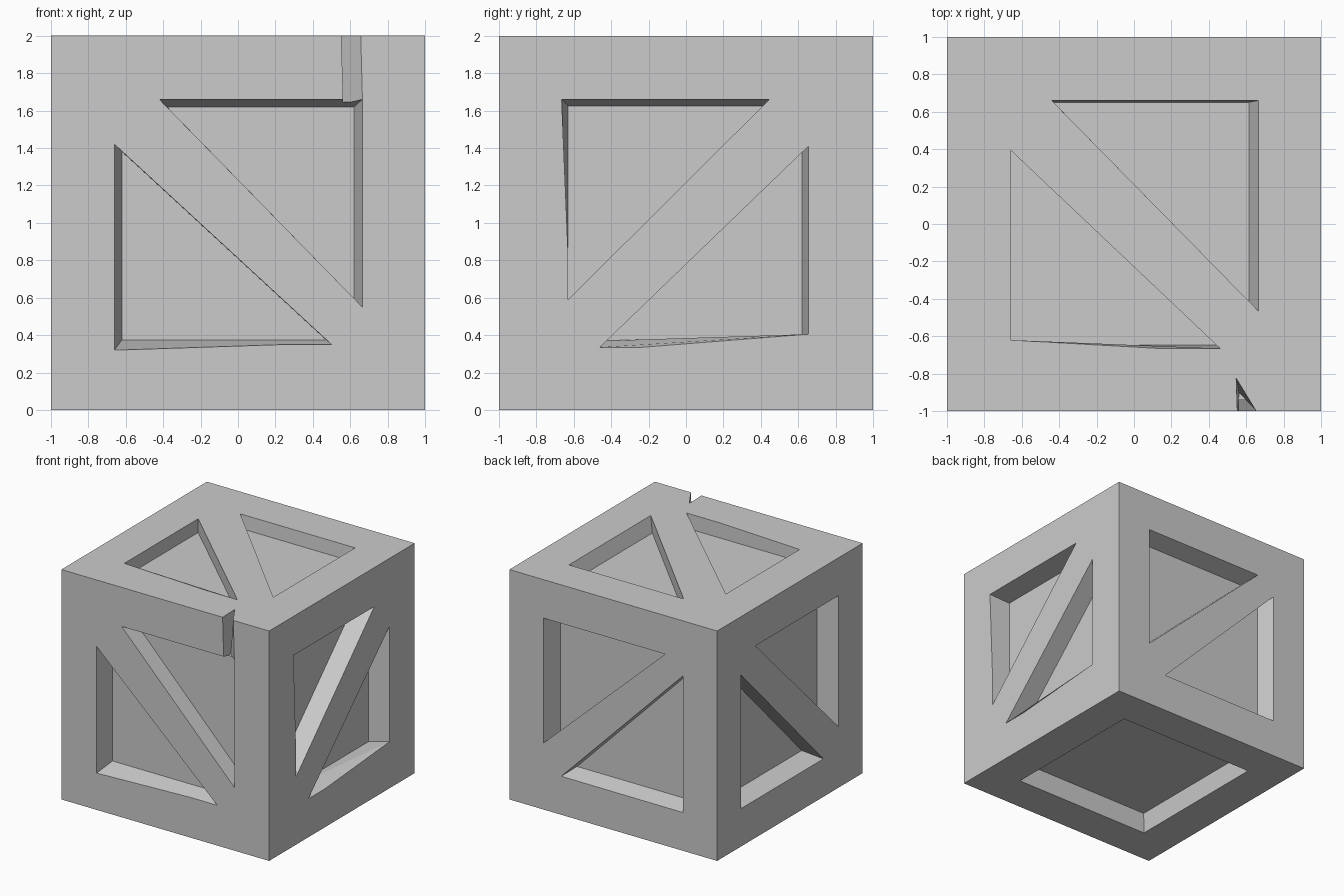
import bpy, bmesh
from mathutils import Vector

old = bpy.data.objects.get("Cube")
if old:
    bpy.data.objects.remove(old, do_unlink=True)

# Single grey finish
grey = bpy.data.materials.new("plain_grey")
grey.use_nodes = True
color = (0.6, 0.6, 0.6, 1)
grey.diffuse_color = color
grey.node_tree.nodes["Principled BSDF"].inputs["Base Color"].default_value = color


def make_object(name, bm):
    mesh = bpy.data.meshes.new(name)
    bmesh.ops.recalc_face_normals(bm, faces=bm.faces)
    bm.to_mesh(mesh)
    bm.free()
    mesh.materials.append(grey)
    obj = bpy.data.objects.new(name, mesh)
    bpy.context.collection.objects.link(obj)
    return obj


def loft(bm, ring_a, ring_b):
    """Closed solid between two matching rings of points."""
    a = [bm.verts.new(p) for p in ring_a]
    b = [bm.verts.new(p) for p in ring_b]
    bm.faces.new(a)
    bm.faces.new(b)
    n = len(a)
    for i in range(n):
        j = (i + 1) % n
        bm.faces.new((a[i], a[j], b[j], b[i]))


# Each side maps (u, v, depth below the surface) to a point
SIDES = {
    "front": lambda u, v, d: Vector((u, d - 1, v)),
    "back": lambda u, v, d: Vector((u, 1 - d, v)),
    "right": lambda u, v, d: Vector((1 - d, u, v)),
    "left": lambda u, v, d: Vector((d - 1, u, v)),
    "top": lambda u, v, d: Vector((u, v, 2 - d)),
    "bottom": lambda u, v, d: Vector((u, v, d)),
}

# side, depth, rim outline, floor outline
RECESSES = [
    ("front", .16, [(-.66, 1.42), (-.66, .32), (.5, .35)], [(-.62, 1.38), (-.62, .375), (.47, .375)]),
    ("front", .16, [(-.42, 1.66), (.665, 1.66), (.665, .55)], [(-.38, 1.62), (.62, 1.62), (.62, .59)]),
    ("right", .18, [(.445, 1.66), (-.665, 1.66), (-.63, .59)], [(.41, 1.625), (-.63, 1.625), (-.63, .59)]),
    ("right", .18, [(.655, 1.41), (.655, .405), (-.46, .335)], [(.62, 1.38), (.62, .37), (-.43, .37)]),
    ("back", .16, [(-.5, 1.665), (.67, 1.665), (.67, .58)], [(-.45, 1.62), (.62, 1.62), (.62, .63)]),
    ("back", .16, [(-.67, 1.52), (-.67, .333), (.5, .335)], [(-.63, 1.48), (-.63, .37), (.46, .37)]),
    ("left", .18, [(.475, 1.67), (-.67, 1.67), (-.67, .53)], [(.43, 1.63), (-.63, 1.63), (-.63, .57)]),
    ("left", .18, [(.67, 1.49), (.67, .33), (-.46, .33)], [(.63, 1.45), (.63, .37), (-.42, .37)]),
    ("top", .12, [(-.44, .66), (.665, .66), (.665, -.465)], [(-.43, .65), (.615, .65), (.615, -.415)]),
    ("top", .12, [(-.66, .395), (-.66, -.62), (.46, -.665)], [(-.66, .395), (-.66, -.645), (.44, -.645)]),
    ("bottom", .17, [(-.67, -.67), (.67, -.67), (.67, .67), (-.67, .67)],
     [(-.65, -.65), (.65, -.65), (.65, .65), (-.65, .65)]),
]


def recess_cutter(side, depth, rim, floor):
    bm = bmesh.new()
    place, over = SIDES[side], 0.05
    low = [place(u, v, depth) for u, v in floor]
    high = [place(u, v, 0) for u, v in rim]
    high = [h + (h - l) * over / depth for h, l in zip(high, low)]
    loft(bm, low, high)
    return make_object("recess_cutter", bm)


def notch_cutter():
    bm = bmesh.new()
    top = [(.555, -1.1), (.71, -1.1), (.655, -1), (.545, -.82)]
    base = [(.565, -1.1), (.71, -1.1), (.665, -1), (.56, -.9)]
    loft(bm, [(x, y, 2.02) for x, y in top], [(x, y, 1.645) for x, y in base])
    return make_object("notch_cutter", bm)


# Crate body
bm = bmesh.new()
bmesh.ops.create_cube(bm, size=2)
bmesh.ops.translate(bm, verts=bm.verts, vec=(0, 0, 1))
crate = make_object("crate_body", bm)

# Carve the recesses and the notch in the front top edge
cutters = [recess_cutter(*r) for r in RECESSES] + [notch_cutter()]
for cutter in cutters:
    cutter.hide_render = True
    mod = crate.modifiers.new("carve", "BOOLEAN")
    mod.operation = "DIFFERENCE"
    mod.solver = "EXACT"
    mod.object = cutter

# Bake the carving and drop the cutters
bpy.context.view_layer.update()
graph = bpy.context.evaluated_depsgraph_get()
carved = bpy.data.meshes.new_from_object(crate.evaluated_get(graph))
crate.modifiers.clear()
crate.data = carved
for cutter in cutters:
    bpy.data.objects.remove(cutter, do_unlink=True)
